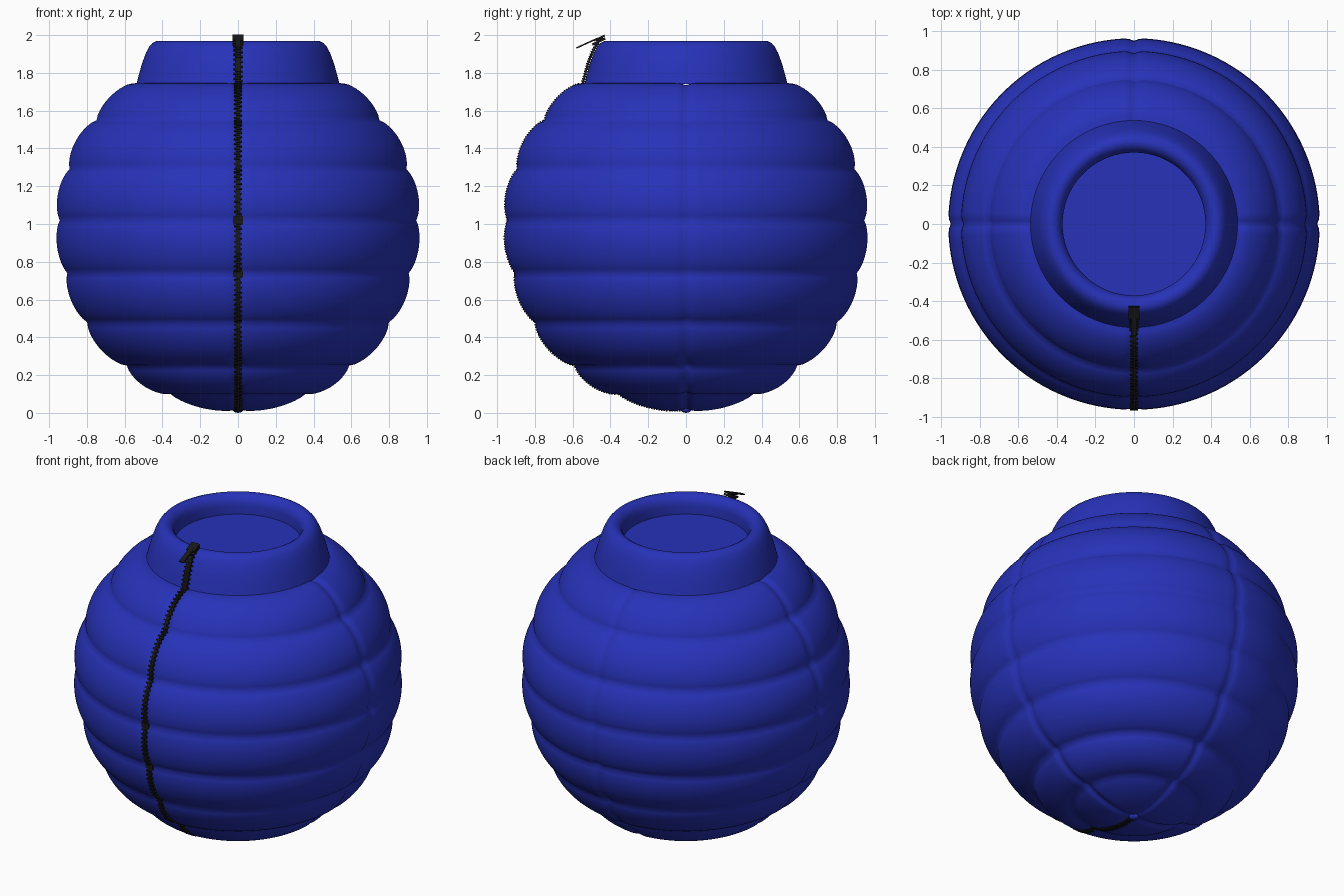
import bpy, bmesh, math
from mathutils import Vector, Matrix

cube = bpy.data.objects.get("Cube")
if cube:
    bpy.data.objects.remove(cube)


def material(name, rgb, rough):
    m = bpy.data.materials.new(name)
    m.use_nodes = True
    m.diffuse_color = (*rgb, 1)
    bsdf = m.node_tree.nodes["Principled BSDF"]
    bsdf.inputs["Base Color"].default_value = (*rgb, 1)
    bsdf.inputs["Roughness"].default_value = rough
    return m


blue = material("royal blue fabric", (0.02, 0.032, 0.48), 0.7)
black = material("black zipper", (0.009, 0.009, 0.009), 0.6)


def finish(bm, name, mat, angle=None):
    bmesh.ops.recalc_face_normals(bm, faces=bm.faces)
    mesh = bpy.data.meshes.new(name)
    bm.to_mesh(mesh)
    bm.free()
    mesh.materials.append(mat)
    ob = bpy.data.objects.new(name, mesh)
    bpy.context.collection.objects.link(ob)
    if angle:
        bpy.ops.object.select_all(action='DESELECT')
        ob.select_set(True)
        bpy.context.view_layer.objects.active = ob
        bpy.ops.object.shade_smooth_by_angle(angle=math.radians(angle))
    return ob


CENTRE = Vector((0, 0, 0.97))


def seam_dent(p):
    # Four vertical seams pull the fabric inward
    r = math.hypot(p.x, p.y)
    d = r * abs(math.sin(2 * math.atan2(p.y, p.x))) / 2
    return p + (CENTRE - p).normalized() * 0.013 * math.exp(-(d / 0.022) ** 2)


def lathe(name, profile, segs, angle, warp=None):
    bm = bmesh.new()
    rings = []
    for r, z in profile:
        if r < 1e-4:
            rings.append([bm.verts.new((0, 0, z))] * segs)
            continue
        ring = []
        for i in range(segs):
            a = math.tau * i / segs
            p = Vector((r * math.cos(a), r * math.sin(a), z))
            ring.append(bm.verts.new(warp(p) if warp else p))
        rings.append(ring)
    for lo, hi in zip(rings, rings[1:]):
        for i in range(segs):
            j = (i + 1) % segs
            quad = list(dict.fromkeys((lo[i], lo[j], hi[j], hi[i])))
            bm.faces.new(quad)
    return finish(bm, name, blue, angle)


# Quilted body: padded rolls bulging between the stitch lines
stitches = [(0, 0.018), (0.36, 0.10), (0.59, 0.25), (0.80, 0.48), (0.905, 0.74),
            (0.945, 1.02), (0.893, 1.29), (0.75, 1.55), (0.56, 1.745)]
puff = [0.036, 0.042, 0.045, 0.036, 0.034, 0.036, 0.044, 0.036]
profile = []
STEPS = 12
for (a, b), h in zip(zip(stitches, stitches[1:]), puff):
    a, b = Vector(a), Vector(b)
    chord = (b - a).normalized()
    normal = Vector((chord.y, -chord.x))
    for k in range(STEPS):
        t = k / STEPS
        profile.append(a.lerp(b, t) + normal * h * (4 * t * (1 - t)) ** 0.8)
profile.append(Vector(stitches[-1]))
lathe("quilted_body", profile + [Vector((0.40, 1.747))], 240, 60, seam_dent)

# Collar with a rolled rim and a recessed floor
neck = [(0.537, 1.742), (0.525, 1.79), (0.508, 1.85), (0.488, 1.905), (0.470, 1.94),
        (0.452, 1.959), (0.432, 1.968), (0.412, 1.967), (0.393, 1.956), (0.378, 1.936),
        (0.370, 1.905), (0.370, 1.85)]
lathe("collar", neck, 128, 40)
lathe("collar_floor", [(0.372, 1.85), (0, 1.85)], 96, 40)


def add_box(bm, pos, tangent, size, shift=0):
    # Box lying on the front meridian: size is across, along, out
    t = Vector(tangent).normalized()
    x = Vector((1, 0, 0))
    n = x.cross(t)
    rot = Matrix((x, t, n)).transposed().to_4x4()
    mat = Matrix.Translation(Vector(pos) + x * shift) @ rot @ Matrix.Diagonal((*size, 1))
    bmesh.ops.create_cube(bm, size=1, matrix=mat)


def resample(points, pitch):
    out, carry = [], 0
    for a, b in zip(points, points[1:]):
        length = (b - a).length
        while carry < length:
            out.append((a.lerp(b, carry / length), b - a))
            carry += pitch
        carry -= length
    return out


def zipper(name, path, tape, tooth, shift):
    bm = bmesh.new()
    for a, b in zip(path, path[1:]):
        add_box(bm, (a + b) / 2, b - a, (tape, (b - a).length + 0.003, 0.01))
    for i, (p, t) in enumerate(resample(path, 0.0135)):
        add_box(bm, p, t, (tooth, 0.008, 0.02), shift if i % 2 else -shift)
    return bm


# Zipper down the front seam, with stops on two stitch lines
path = [seam_dent(Vector((0, -p.x, p.y))) for p in profile]
path = [p + (p - CENTRE).normalized() * 0.006 for p in path if p.y < -0.02]
bm = zipper("body_zipper", path, 0.024, 0.028, 0.007)
for z in (0.74, 1.02):
    p = min(path, key=lambda q: abs(q.z - z))
    add_box(bm, p, (0, 0, 1), (0.052, 0.045, 0.024))
finish(bm, "body_zipper", black)

# Wider zipper end on the collar
path = [Vector((0, -r - 0.01, z)) for r, z in neck[:6]]
finish(zipper("collar_zipper", path, 0.034, 0.036, 0.006), "collar_zipper", black)

# Slider and hanging pull tab
bm = bmesh.new()
along = Vector((0, 0.065, 0.03))
add_box(bm, (0, -0.462, 1.966), along, (0.056, 0.075, 0.012))
add_box(bm, (0, -0.460, 1.984), along, (0.056, 0.065, 0.01))
add_box(bm, (0, -0.455, 1.974), along, (0.02, 0.04, 0.02))
add_box(bm, (0, -0.525, 1.957), (0, 0.11, 0.05), (0.032, 0.12, 0.008))
finish(bm, "zipper_slider", black)

# Small gathered knot under the body
bm = bmesh.new()
bmesh.ops.create_uvsphere(bm, u_segments=16, v_segments=8, radius=1,
                          matrix=Matrix.Translation((0, 0, 0.022)) @ Matrix.Diagonal((0.03, 0.03, 0.022, 1)))
finish(bm, "bottom_knot", blue, 60)
